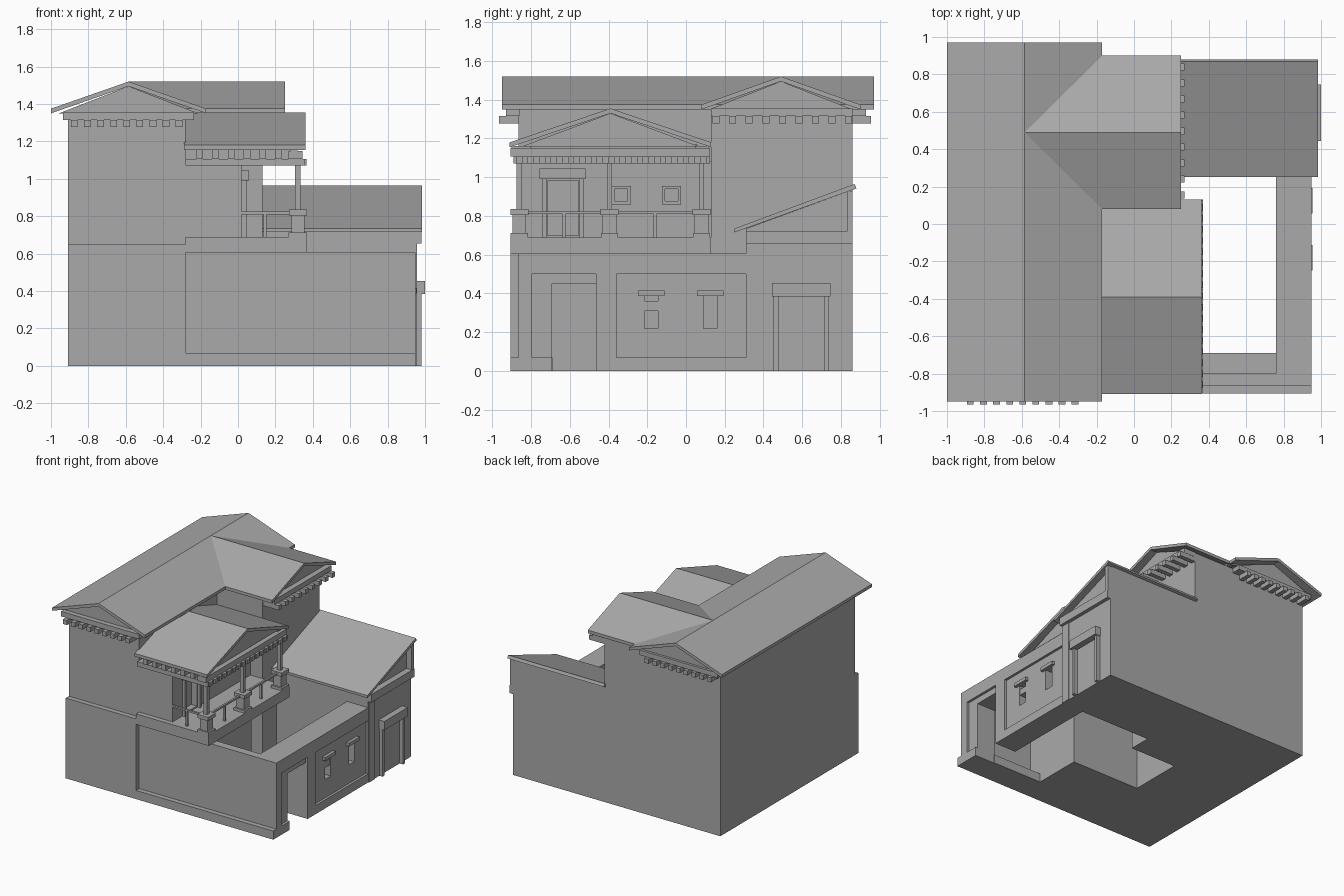
import bpy
import bmesh
from mathutils import Vector

old = bpy.data.objects.get("Cube")
if old:
    bpy.data.objects.remove(old, do_unlink=True)

stone = bpy.data.materials.new("grey_stone")
stone.use_nodes = True
GREY = (0.4, 0.4, 0.4, 1)
stone.diffuse_color = GREY
stone.node_tree.nodes["Principled BSDF"].inputs["Base Color"].default_value = GREY


def finish(name, bm):
    bmesh.ops.recalc_face_normals(bm, faces=bm.faces)
    mesh = bpy.data.meshes.new(name)
    bm.to_mesh(mesh)
    bm.free()
    mesh.materials.append(stone)
    ob = bpy.data.objects.new(name, mesh)
    bpy.context.collection.objects.link(ob)
    return ob


def box(name, x, y, z):
    """Box from (low, high) ranges on each axis."""
    bm = bmesh.new()
    bmesh.ops.create_cube(bm, size=1)
    for v in bm.verts:
        v.co = Vector([r[0] + (c + 0.5) * (r[1] - r[0]) for r, c in zip((x, y, z), v.co)])
    return finish(name, bm)


def prism(name, profile, axis, lo, hi):
    """Extrude a (across, z) profile along the x or y axis."""
    bm = bmesh.new()
    place = (lambda p: (lo, p[0], p[1])) if axis == "x" else (lambda p: (p[0], lo, p[1]))
    face = bm.faces.new([bm.verts.new(place(p)) for p in profile])
    new = bmesh.ops.extrude_face_region(bm, geom=[face])["geom"]
    step = Vector((hi - lo, 0, 0) if axis == "x" else (0, hi - lo, 0))
    bmesh.ops.translate(bm, vec=step, verts=[g for g in new if isinstance(g, bmesh.types.BMVert)])
    return finish(name, bm)


def cut(target, x, y, z):
    cutter = box("cutter", x, y, z)
    cutter.hide_render = True
    mod = target.modifiers.new("opening", "BOOLEAN")
    mod.operation, mod.solver, mod.object = "DIFFERENCE", "EXACT", cutter
    bpy.context.view_layer.objects.active = target
    bpy.ops.object.modifier_apply(modifier=mod.name)
    bpy.data.objects.remove(cutter, do_unlink=True)


def gable_roof(name, axis, mid, half, eave, ridge, lo, hi, inner_lo, inner_hi):
    """Thin pitched roof with a set-back pediment wall under it."""
    t = 0.025
    prism(name + "_roof", [(mid - half, eave), (mid, ridge), (mid + half, eave),
                           (mid + half, eave - t), (mid, ridge - t), (mid - half, eave - t)],
          axis, lo, hi)
    prism(name + "_pediment", [(mid - half * 0.9, eave - t), (mid, ridge - t), (mid + half * 0.9, eave - t)],
          axis, inner_lo, inner_hi)


def dentils(name, along, start, end, count, other, z, width=0.036):
    for i in range(count):
        c = start + (end - start) * i / (count - 1)
        r = (c - width / 2, c + width / 2)
        x, y = (r, other) if along == "x" else (other, r)
        box(f"{name}_{i + 1}", x, y, z)


# Main house
box("main_lower_storey", (-0.91, -0.28), (-0.905, 0.86), (0, 0.65))
box("main_upper_storey", (-0.91, -0.28), (-0.865, 0.86), (0.65, 1.35))
gable_roof("main", "y", -0.585, 0.415, 1.375, 1.52, -0.95, 0.97, -0.89, 0.91)
CORNICE, TEETH = (1.315, 1.355), (1.278, 1.315)
for side, ys, teeth in (("front", (-0.93, -0.86), (-0.965, -0.86)), ("back", (0.85, 0.93), (0.85, 0.955))):
    box(side + "_cornice", (-0.935, -0.235), ys, CORNICE)
    dentils(side + "_dentil", "x", -0.875, -0.315, 9, teeth, TEETH)

# Cross wing
box("cross_wing", (-0.3, 0.13), (0.13, 0.86), (0, 1.35))
gable_roof("cross_wing", "x", 0.49, 0.41, 1.375, 1.52, -0.585, 0.25, -0.5, 0.19)
box("cross_wing_cornice", (0.12, 0.235), (0.13, 0.86), CORNICE)
dentils("cross_wing_dentil", "y", 0.155, 0.84, 9, (0.12, 0.27), TEETH)

# Balcony storey
box("room_under_balcony", (-0.29, 0.33), (-0.865, -0.3), (0, 0.61))
box("balcony_slab", (-0.28, 0.37), (-0.905, 0.13), (0.605, 0.69))
room = box("balcony_room", (-0.29, 0.02), (-0.865, 0.14), (0.68, 1.08))
cut(room, (-0.03, 0.1), (-0.715, -0.555), (0.7, 0.98))
box("balcony_door_lintel", (0.01, 0.06), (-0.755, -0.52), (0.99, 1.045))
for y in (-0.74, -0.55):
    box("balcony_door_jamb", (0.01, 0.045), (y, y + 0.02), (0.69, 0.99))
for y in (-0.335, -0.075):
    frame = box("balcony_window_frame", (0.0, 0.04), (y - 0.05, y + 0.05), (0.86, 0.955))
    cut(frame, (0.025, 0.1), (y - 0.033, y + 0.033), (0.877, 0.938))

# Loggia entablature and roof
box("loggia_architrave", (-0.28, 0.355), (-0.89, 0.125), (1.07, 1.107))
box("loggia_cornice", (0.27, 0.345), (-0.905, 0.125), (1.107, 1.15))
box("loggia_ceiling", (-0.28, 0.3), (-0.82, 0.06), (1.1, 1.17))
dentils("gable_dentil", "y", -0.86, 0.09, 17, (0.35, 0.365), (1.072, 1.107), 0.034)
for side, ys in (("left", (0.05, 0.12)), ("right", (-0.9, -0.8))):
    dentils(side + "_eave_dentil", "x", -0.205, 0.3, 7, ys, (1.107, 1.16))
gable_roof("loggia", "x", -0.39, 0.52, 1.18, 1.355, -0.29, 0.36, -0.29, 0.31)

# Columns on pedestals, with railings between
for y in (-0.86, -0.395, 0.08):
    box("pedestal_base", (0.27, 0.37), (y - 0.045, y + 0.045), (0.685, 0.712))
    box("pedestal", (0.285, 0.355), (y - 0.035, y + 0.035), (0.7, 0.81))
    box("pedestal_cap", (0.272, 0.368), (y - 0.047, y + 0.047), (0.805, 0.835))
    box("column", (0.305, 0.335), (y - 0.014, y + 0.014), (0.83, 1.075))
box("gable_railing", (0.312, 0.328), (-0.86, 0.08), (0.81, 0.824))
box("side_railing", (0.02, 0.32), (-0.868, -0.852), (0.81, 0.824))
for y in (-0.63, -0.16):
    box("railing_post", (0.312, 0.328), (y - 0.008, y + 0.008), (0.69, 0.815))
box("side_railing_post", (0.137, 0.153), (-0.868, -0.852), (0.69, 0.815))

# Courtyard front wall
box("court_front_wall", (0.32, 0.93), (-0.865, -0.8), (0, 0.605))
box("court_front_plinth", (-0.28, 0.95), (-0.905, -0.86), (0, 0.07))
box("court_ledge", (0.33, 0.77), (-0.81, -0.69), (0, 0.07))

# Courtyard side wall with doorway, niches and a raised frame
side_wall = box("court_side_wall", (0.76, 0.93), (-0.865, 0.32), (0, 0.605))
cut(side_wall, (0.7, 1), (-0.695, -0.465), (-0.1, 0.45))
for y in (-0.18, 0.125):
    cut(side_wall, (0.87, 1), (y - 0.035, y + 0.035), (0.22, 0.39))
    box("niche_lintel", (0.92, 0.955), (y - 0.068, y + 0.068), (0.388, 0.415))
box("niche_sill_block", (0.86, 0.925), (-0.215, -0.145), (0.31, 0.36))
box("side_frame_top", (0.925, 0.95), (-0.865, 0.32), (0.5, 0.605))
box("side_frame_corner", (0.925, 0.95), (-0.865, -0.795), (0.07, 0.5))
box("side_frame_pier", (0.925, 0.95), (-0.465, -0.36), (0, 0.5))
for ys in ((-0.865, -0.695), (-0.36, 0.32)):
    box("side_frame_plinth", (0.925, 0.95), ys, (0, 0.07))

# Low rear wing with a lean-to roof
box("rear_wing", (0.12, 0.95), (0.31, 0.86), (0, 0.66))
box("rear_wing_pilaster", (0.94, 0.957), (0.312, 0.385), (0, 0.66))
box("rear_wing_cornice", (0.12, 0.98), (0.31, 0.86), (0.655, 0.72))
prism("rear_wing_attic", [(0.31, 0.715), (0.86, 0.715), (0.86, 0.935), (0.31, 0.735)], "x", 0.12, 0.93)
prism("rear_wing_roof", [(0.25, 0.715), (0.88, 0.942), (0.87, 0.965), (0.25, 0.735)], "x", 0.12, 0.985)
box("rear_wing_gable_post", (0.92, 0.975), (0.83, 0.86), (0.715, 0.93))
box("rear_door_lintel", (0.94, 1.0), (0.445, 0.745), (0.385, 0.455))
for y in (0.452, 0.712):
    box("rear_door_jamb", (0.94, 0.98), (y, y + 0.026), (0, 0.39))
